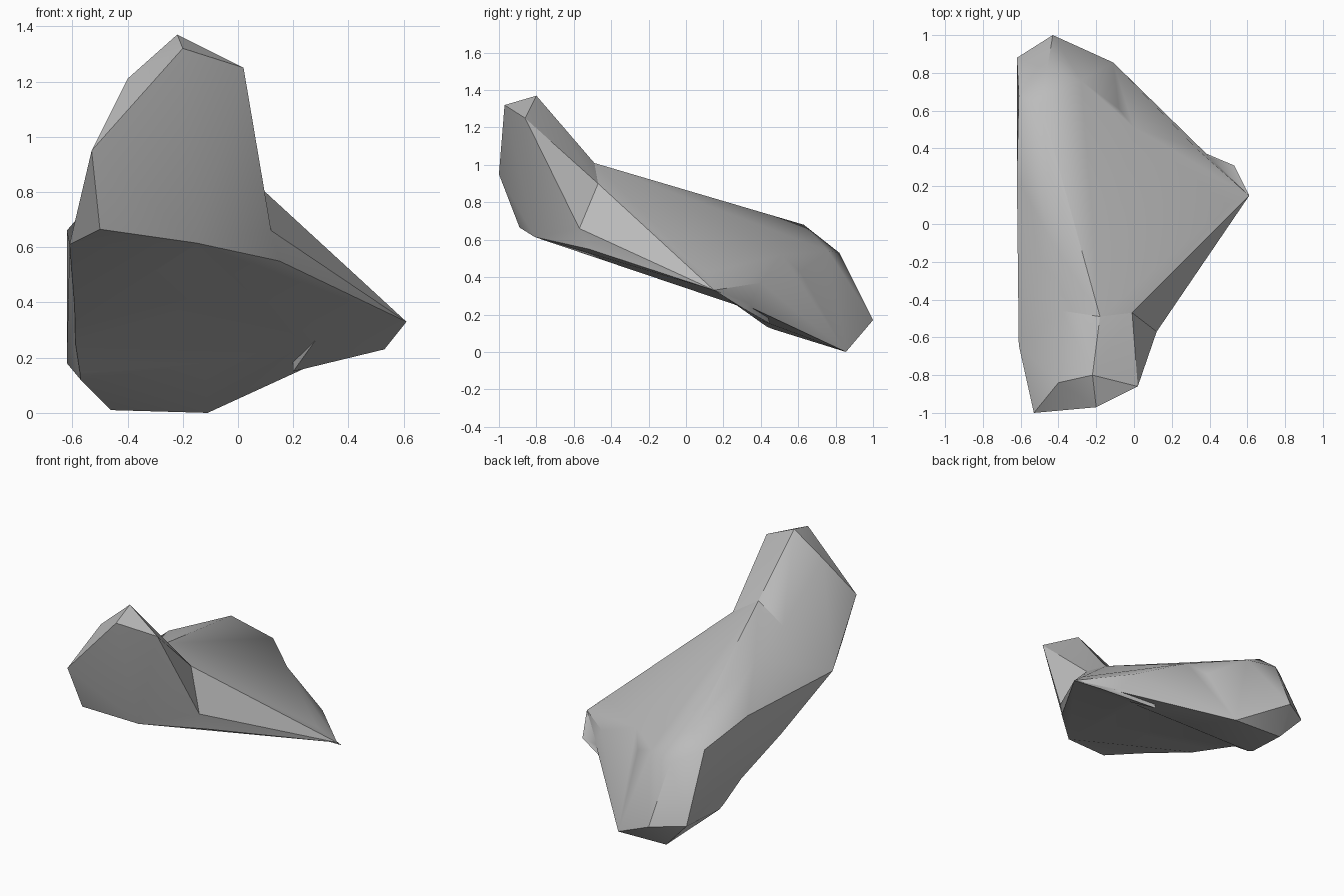
import bpy
import bmesh
import math

if "Cube" in bpy.data.objects:
    bpy.data.objects.remove(bpy.data.objects["Cube"], do_unlink=True)

stone = bpy.data.materials.new("grey_stone")
stone.use_nodes = True
colour = (0.5, 0.5, 0.5, 1)
stone.diffuse_color = colour
stone.node_tree.nodes["Principled BSDF"].inputs["Base Color"].default_value = colour


def chipped_block(name, corners):
    """Closed faceted stone block wrapped around its corner points."""
    bm = bmesh.new()
    for corner in corners:
        bm.verts.new(corner)
    result = bmesh.ops.convex_hull(bm, input=bm.verts)
    unused = {v for v in result["geom_interior"] + result["geom_unused"]
              if isinstance(v, bmesh.types.BMVert)}
    bmesh.ops.delete(bm, geom=list(unused), context="VERTS")
    bmesh.ops.recalc_face_normals(bm, faces=bm.faces)
    mesh = bpy.data.meshes.new(name)
    bm.to_mesh(mesh)
    bm.free()
    mesh.materials.append(stone)
    block = bpy.data.objects.new(name, mesh)
    bpy.context.collection.objects.link(block)
    return block


def combine(target, operation, name, corners):
    """Add a block to the target stone, or chip it away."""
    tool = chipped_block(name, corners)
    tool.hide_render = True
    bpy.context.view_layer.objects.active = target
    target.select_set(True)
    step = target.modifiers.new(name, "BOOLEAN")
    step.operation = operation
    step.solver = "EXACT"
    step.object = tool
    bpy.ops.object.modifier_apply(modifier=step.name)
    bpy.data.objects.remove(tool, do_unlink=True)


# Corners where the raised head meets the sloping body
saddle = [(-.18, -.49, 1.01), (-.38, -.46, .91), (-.01, -.47, .9)]
underside = [(-.61, -.64, .61), (-.15, -.81, .615)]
notch = [(.12, -.57, .66), (.15, -.52, .55)]

# Body: upper ridge, back end, left wall and pointed wing
back_crest = (-.28, .76, .54)
back_foot = (-.11, .855, 0)
wing_tip = (.61, .15, .33)
wing_back = [(0, .51, .52), (.33, .4, .37)]
ridge = [(-.45, -.07, .86), (-.46, .29, .77), (-.49, .63, .68),
         (-.46, .82, .53), back_crest]
back_end = [(-.43, 1, .17), (-.62, .88, .18), (-.46, .86, .01), back_foot]
side_wall = [(-.62, .25, .66), (-.61, .68, .6), (-.57, .47, .12)]
wing = [(.1, -.34, .79), (.5, .1, .42), wing_tip] + wing_back
rock = chipped_block("rock", saddle + underside + notch + ridge
                     + back_end + side_wall + wing)

# Shallow hollow chipped across the underside
profile = [(-.9, .645), (.27, .25), (.46, .115), (-.9, -.2)]
combine(rock, "DIFFERENCE", "underside_hollow",
        [(x, y, z) for x in (-1, 1) for y, z in profile])

# Scoop chipped from the back slope of the wing
combine(rock, "DIFFERENCE", "back_scoop",
        [back_crest, back_foot, (-.08, .61, .43), (.3, 1, .65)] + wing_back)

# Small fin below the wing edge
combine(rock, "UNION", "fin",
        [wing_tip, (.53, .31, .23), (.2, .45, .15), (.3, .2, .29), (.2, .4, .3)])

# Head: chipped crown and lower lip
crown = [(-.22, -.8, 1.37), (-.2, -.97, 1.32), (.02, -.86, 1.25), (-.4, -.84, 1.21)]
lip = [(-.53, -1, .95), (-.5, -.89, .665)]
combine(rock, "UNION", "head", saddle + underside + notch[:1] + crown + lip)

# Soft facets with crisp chipped edges
bm = bmesh.new()
bm.from_mesh(rock.data)
bmesh.ops.remove_doubles(bm, verts=bm.verts, dist=.002)
bm.to_mesh(rock.data)
bm.free()
bpy.ops.object.shade_smooth_by_angle(angle=math.radians(30))
